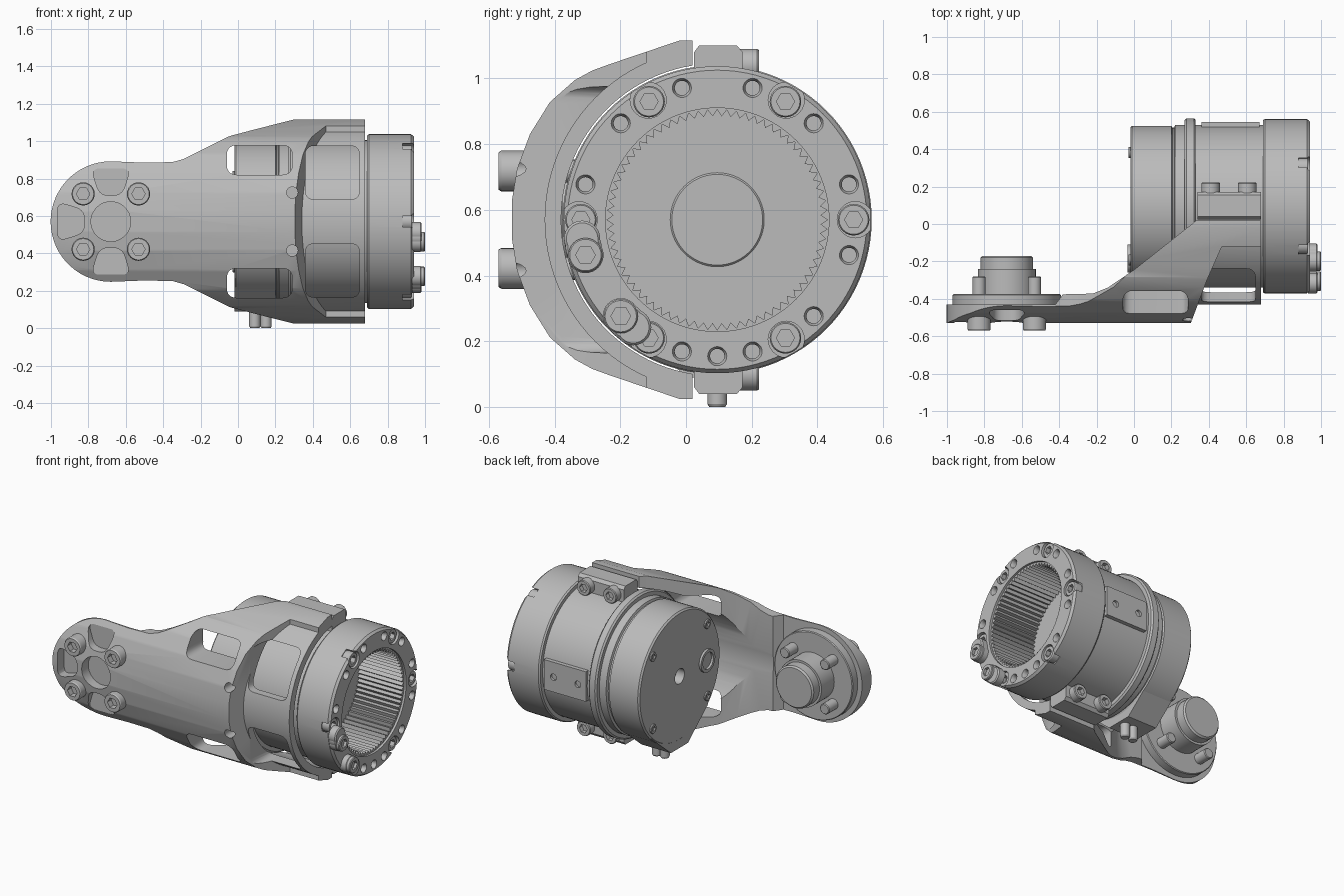
import bpy, bmesh
from math import pi, sin, cos, radians
from mathutils import Vector

if "Cube" in bpy.data.objects:
    bpy.data.objects.remove(bpy.data.objects["Cube"])

GREY = (0.5, 0.5, 0.5, 1)
metal = bpy.data.materials.new("machined_grey")
metal.use_nodes = True
metal.diffuse_color = GREY
metal.node_tree.nodes["Principled BSDF"].inputs["Base Color"].default_value = GREY

CY, CZ = 0.095, 0.57      # housing axis
TIP = -0.68               # arm pivot in x
parts = []


def finish(name, bm):
    bmesh.ops.recalc_face_normals(bm, faces=bm.faces)
    mesh = bpy.data.meshes.new(name)
    bm.to_mesh(mesh)
    bm.free()
    mesh.materials.append(metal)
    ob = bpy.data.objects.new(name, mesh)
    bpy.context.collection.objects.link(ob)
    parts.append(ob)
    return ob


def loft(name, rings, axis, origin, segs=32, closed=False):
    """Rings of (distance, radius[, shape]) along an axis; shape is hex or tooth."""
    q = Vector(axis).to_track_quat('Z', 'Y')
    bm, loops = bmesh.new(), []
    for t, r, *shape in rings:
        loop = []
        for i in range(segs):
            a, rad = 2 * pi * i / segs, r
            if shape == ["hex"]:
                rad = r / cos(a % (pi / 3) - pi / 6)
            elif shape == ["tooth"] and i % 2:
                rad = r - 0.02
            loop.append(bm.verts.new(Vector(origin) + q @ Vector((rad * cos(a), rad * sin(a), t))))
        loops.append(loop)
    pairs = list(zip(loops, loops[1:]))
    if closed:
        pairs.append((loops[-1], loops[0]))
    else:
        bm.faces.new(loops[0])
        bm.faces.new(loops[-1])
    for a, b in pairs:
        for i in range(segs):
            j = (i + 1) % segs
            bm.faces.new((a[i], a[j], b[j], b[i]))
    return finish(name, bm)


def prism(name, pts, axis, lo, hi):
    """Extrude a 2D outline along x, y or z."""
    place = {"x": lambda a, b, t: (t, a, b), "y": lambda a, b, t: (a, t, b),
             "z": lambda a, b, t: (a, b, t)}[axis]
    bm = bmesh.new()
    ends = [[bm.verts.new(place(a, b, t)) for a, b in pts] for t in (lo, hi)]
    n = len(pts)
    for e in ends:
        bm.faces.new(e)
    for i in range(n):
        j = (i + 1) % n
        bm.faces.new((ends[0][i], ends[0][j], ends[1][j], ends[1][i]))
    return finish(name, bm)


def rounded(pts, r):
    out, n = [], len(pts)
    for i in range(n):
        p = Vector(pts[i])
        a = p + (Vector(pts[i - 1]) - p).normalized() * r
        b = p + (Vector(pts[(i + 1) % n]) - p).normalized() * r
        for k in range(6):
            t = k / 5
            out.append(tuple(a * (1 - t) ** 2 + p * 2 * t * (1 - t) + b * t * t))
    return out


def rect(a0, a1, b0, b1):
    return [(a0, b0), (a1, b0), (a1, b1), (a0, b1)]


def cut(ob, cutters, op="DIFFERENCE"):
    for c in cutters:
        m = ob.modifiers.new("cut", "BOOLEAN")
        m.operation, m.solver, m.object = op, "EXACT", c
        c.hide_render = True
    bpy.context.view_layer.update()
    dg = bpy.context.evaluated_depsgraph_get()
    mesh = bpy.data.meshes.new_from_object(ob.evaluated_get(dg))
    ob.modifiers.clear()
    ob.data = mesh
    for c in cutters:
        parts.remove(c)
        bpy.data.objects.remove(c)


def bolt(name, origin, axis, r, h):
    s = r * 0.5
    loft(name, [(0, r), (h * 0.9, r), (h, r * 0.92), (h, s, "hex"), (h * 0.5, s, "hex")],
         axis, origin, 24)


def polar(x, deg, r=0.415):
    return (x, CY + r * cos(radians(deg)), CZ + r * sin(radians(deg)))


X, Y, AX = (1, 0, 0), (0, 1, 0), (0, CY, CZ)

# Turned housing: rear cap, collar, body, front flange and bore
housing = loft("housing", [
    (0.04, 0.05), (-0.02, 0.05), (-0.02, 0.42), (-0.01, 0.43), (0.2, 0.43), (0.205, 0.42),
    (0.215, 0.42), (0.22, 0.435), (0.27, 0.435), (0.27, 0.46), (0.28, 0.47), (0.32, 0.47),
    (0.33, 0.46), (0.33, 0.435), (0.69, 0.435), (0.69, 0.46), (0.7, 0.467), (0.925, 0.467),
    (0.94, 0.455), (0.94, 0.34), (0.6, 0.34), (0.6, 0.143), (0.605, 0.138)], X, AX, 96)
holes = [loft("bore", [(0, 0.055), (0.2, 0.055)], X, polar(0.88, a, 0.42), 24)
         for a in range(0, 360, 60)]
holes += [loft("bore", [(0, 0.022), (0.045, 0.022), (0.07, 0.034)], X, polar(0.88, a), 20)
          for a in (15, 45, 75, 105, 135, 165, 255, 270, 285, 315, 345)]
cut(housing, holes)
for a in range(0, 360, 60):
    bolt("flange_bolt", polar(0.87, a), X, 0.048, 0.06)

# Internal ring gear
loft("ring_gear", [(0.59, 0.345), (0.925, 0.345), (0.925, 0.335, "tooth"), (0.59, 0.335, "tooth")],
     X, AX, 144, True)

# Raised lugs on the flange
for a, b in ((195, 188), (225, 232)):
    for deg in (a, (a + b) / 2, b):
        loft("lug", [(0, 0.055), (0.045, 0.055), (0.052, 0.048)], X, polar(0.93, deg), 32)
    bolt("lug_bolt", polar(0.95, a), X, 0.052, 0.05)

# Rear cap details
loft("rear_port", [(0, 0.075), (0.02, 0.075), (0.02, 0.055), (0, 0.055)],
     (-1, 0, 0), (-0.015, -0.185, CZ), 32, True)
for a in (40, 140, 220, 320):
    bolt("cap_screw", polar(-0.01, a, 0.375), (-1, 0, 0), 0.03, 0.02)
prism("connector_block", [(CY - 0.3, 0.265), (CY - 0.09, 0.09), (CY + 0.09, 0.09),
                          (CY + 0.3, 0.265)], "x", -0.018, 0.2)
for x in (0.09, 0.15):
    loft("connector_pin", [(0, 0.03), (0.085, 0.03), (0.095, 0.024)], (0, 0, -1), (x, CY, 0.095), 20)

# Rear mounting pad with two holes
pad = prism("rear_pad", rect(0.36, 0.67, CZ - 0.1, CZ + 0.1), "y", 0.45, 0.545)
cut(pad, [loft("bore", [(0, 0.022), (0.2, 0.022)], Y, (x, 0.52, CZ), 20) for x in (0.42, 0.6)])

# Clamp blocks above and below, with their bolts
for s in (1, -1):
    z = [CZ + s * d for d in (0.42, 0.51, 0.53)]
    prism("clamp_block", [(0.025, z[0]), (0.025, z[1]), (0.04, z[2]), (0.155, z[2]),
                          (0.172, z[1]), (0.172, z[0])], "x", 0.34, 0.68)
    for x in (0.41, 0.605):
        bolt("clamp_bolt", (x, 0.165, CZ + s * 0.47), Y, 0.05, 0.057)

# Arm: curved shell section trimmed by its side and plan outlines
half = [(0.02, 0.545), (-0.02, 0.545), (-0.23, 0.474), (-0.285, 0.454), (-0.338, 0.425),
        (-0.414, 0.358), (-0.475, 0.26), (-0.514, 0.155), (-0.53, 0.055)]
section = [(y, CZ + d) for y, d in half] + [(y, CZ - d) for y, d in reversed(half)]
for i in range(49):
    a = radians(260.9 - 161.8 * i / 48)
    section.append((CY + 0.475 * cos(a), CZ + 0.475 * sin(a)))
arm = prism("arm", section, "x", -1.05, 0.68)

side = [(TIP + 0.322 * cos(radians(a)), 0.322 * sin(radians(a))) for a in range(174, 84, -6)]
side += [(-0.5, 0.315), (-0.35, 0.318), (-0.29, 0.335), (-0.22, 0.37), (-0.05, 0.455),
         (0, 0.47), (0.3, 0.546), (0.7, 0.546)]
outline = [(x, CZ + d) for x, d in side] + [(x, CZ - d) for x, d in reversed(side)]
outline.append((TIP - 0.322, CZ))
plan = [(-1.1, -0.7), (-1.1, -0.43), (-0.42, -0.43), (-0.38, -0.376), (-0.22, -0.372),
        (-0.14, -0.34), (0, -0.245), (0.31, 0), (0.345, 0.03), (0.7, 0.03), (0.7, -0.7)]
cut(arm, [prism("trim", outline, "y", -0.8, 0.2), prism("trim", plan, "z", -0.2, 1.4)], "INTERSECT")

# Thinned front band around the housing
band = prism("band", [(0.3, -0.54), (0.39, -0.3), (0.47, -0.12), (0.75, -0.12), (0.75, -0.75),
                      (0.3, -0.75)], "z", -0.2, 1.4)
cut(band, [loft("core", [(-0.5, 0.525), (1.5, 0.525)], X, AX, 96)])
openings = [band]

# Windows, tip pockets and screw holes in the arm
for s in (1, -1):
    openings.append(prism("window", rounded(rect(-0.06, 0.29, CZ + s * 0.25, CZ + s * 0.408), 0.055),
                          "y", -0.8, 0))
    openings.append(prism("window", rounded(rect(0.36, 0.65, CZ + s * 0.118, CZ + s * 0.405), 0.05),
                          "y", -0.8, 0))
    openings.append(loft("bore", [(0, 0.03), (0.2, 0.03)], Y, (0.29, -0.6, CZ + s * 0.155), 20))
pocket = rounded([(-0.06, 0.14), (0.06, 0.14), (0.105, 0.285), (-0.105, 0.285)], 0.05)
for c, s in ((1, 0), (0, 1), (-1, 0)):
    openings.append(prism("pocket", [(TIP + u * c - v * s, CZ + u * s + v * c) for u, v in pocket],
                          "y", -0.8, -0.46))
openings.append(loft("hub_hole", [(0, 0.106), (0.34, 0.106)], Y, (TIP, -0.8, CZ), 48))
cut(arm, openings)

# Pivot plate, stepped hub and its four bolts
loft("pivot_plate", [(0, 0.29), (0.072, 0.29), (0.077, 0.285)], Y, (TIP, -0.452, CZ), 64)
loft("pivot_hub", [(0, 0.155), (0.15, 0.155), (0.15, 0.14), (0.21, 0.14), (0.22, 0.13)],
     Y, (TIP, -0.39, CZ), 48)
for sx in (-1, 1):
    for sz in (-1, 1):
        x, z = TIP + sx * 0.148, CZ + sz * 0.148
        bolt("pivot_bolt", (x, -0.49, z), (0, -1, 0), 0.062, 0.08)
        loft("pivot_stud", [(0, 0.035), (0.105, 0.035), (0.11, 0.03)], Y, (x, -0.39, z), 20)

# Smooth shading with sharp edges kept
bpy.ops.object.select_all(action="DESELECT")
for ob in parts:
    ob.select_set(True)
bpy.context.view_layer.objects.active = housing
bpy.ops.object.shade_smooth_by_angle(angle=radians(28))
